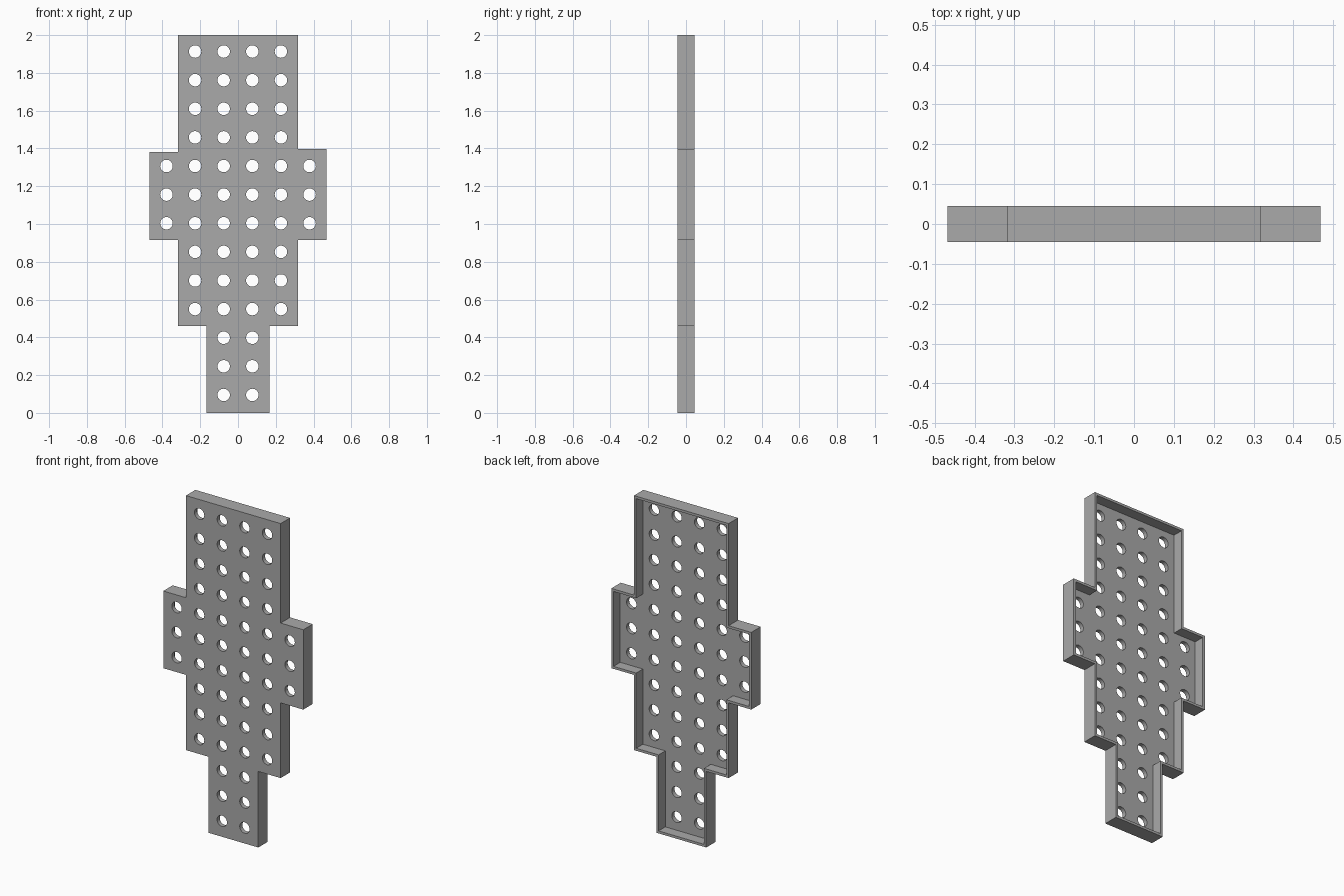
import bpy
import bmesh
from math import cos, sin, tau

if "Cube" in bpy.data.objects:
    bpy.data.objects.remove(bpy.data.objects["Cube"], do_unlink=True)

FRONT, BACK = -0.045, 0.045
WALL, FLOOR = 0.015, 0.026
PITCH = 0.1515
HOLE_RADIUS = 0.033

grey = bpy.data.materials.new("plain grey")
grey.use_nodes = True
grey.diffuse_color = (0.4, 0.4, 0.4, 1)
grey.node_tree.nodes["Principled BSDF"].inputs["Base Color"].default_value = (0.4, 0.4, 0.4, 1)


def outline(w):
    """Stepped silhouette, moved inward by w."""
    def side(wing_top):
        foot, body, wing = 0.167 - w, 0.317 - w, 0.4685 - w
        return [(foot, w), (foot, 0.46 + w), (body, 0.46 + w), (body, 0.915 + w),
                (wing, 0.915 + w), (wing, wing_top - w), (body, wing_top - w), (body, 2 - w)]
    return side(1.398) + [(-x, z) for x, z in reversed(side(1.382))]


def circle(cx, cz):
    n = 32
    return [(cx + HOLE_RADIUS * cos(tau * i / n), cz + HOLE_RADIUS * sin(tau * i / n))
            for i in range(n)]


def prisms(name, shapes, y0, y1):
    """Extrude flat shapes in the XZ plane from y0 to y1."""
    bm = bmesh.new()
    for shape in shapes:
        face = bm.faces.new([bm.verts.new((x, y0, z)) for x, z in shape])
        new = bmesh.ops.extrude_face_region(bm, geom=[face], use_keep_orig=True)["geom"]
        bmesh.ops.translate(bm, vec=(0, y1 - y0, 0),
                            verts=[v for v in new if isinstance(v, bmesh.types.BMVert)])
    bmesh.ops.recalc_face_normals(bm, faces=bm.faces)
    mesh = bpy.data.meshes.new(name)
    bm.to_mesh(mesh)
    bm.free()
    mesh.materials.append(grey)
    obj = bpy.data.objects.new(name, mesh)
    bpy.context.collection.objects.link(obj)
    return obj


# Perforated tray, open at the back
tray = prisms("perforated_tray", [outline(0)], FRONT, BACK)
pocket = prisms("pocket_cutter", [outline(WALL)], FRONT + FLOOR, BACK + 0.05)

# Hole grid: columns per side for each row, bottom to top
columns = [1] * 3 + [2] * 3 + [3] * 3 + [2] * 4
centres = [(s * (c + 0.5) * PITCH, 0.095 + row * PITCH)
           for row, count in enumerate(columns) for c in range(count) for s in (-1, 1)]
holes = prisms("hole_cutter", [circle(*p) for p in centres], FRONT - 0.05, BACK + 0.02)

# Cut the pocket and holes, then drop the cutters
bpy.context.view_layer.objects.active = tray
for cutter in (pocket, holes):
    cutter.hide_render = True
    mod = tray.modifiers.new(cutter.name, "BOOLEAN")
    mod.operation = "DIFFERENCE"
    mod.solver = "EXACT"
    mod.object = cutter
    bpy.ops.object.modifier_apply(modifier=mod.name)
    bpy.data.objects.remove(cutter, do_unlink=True)

# Smooth hole walls, sharp edges elsewhere
bpy.ops.object.select_all(action="DESELECT")
tray.select_set(True)
bpy.ops.object.shade_smooth_by_angle()
